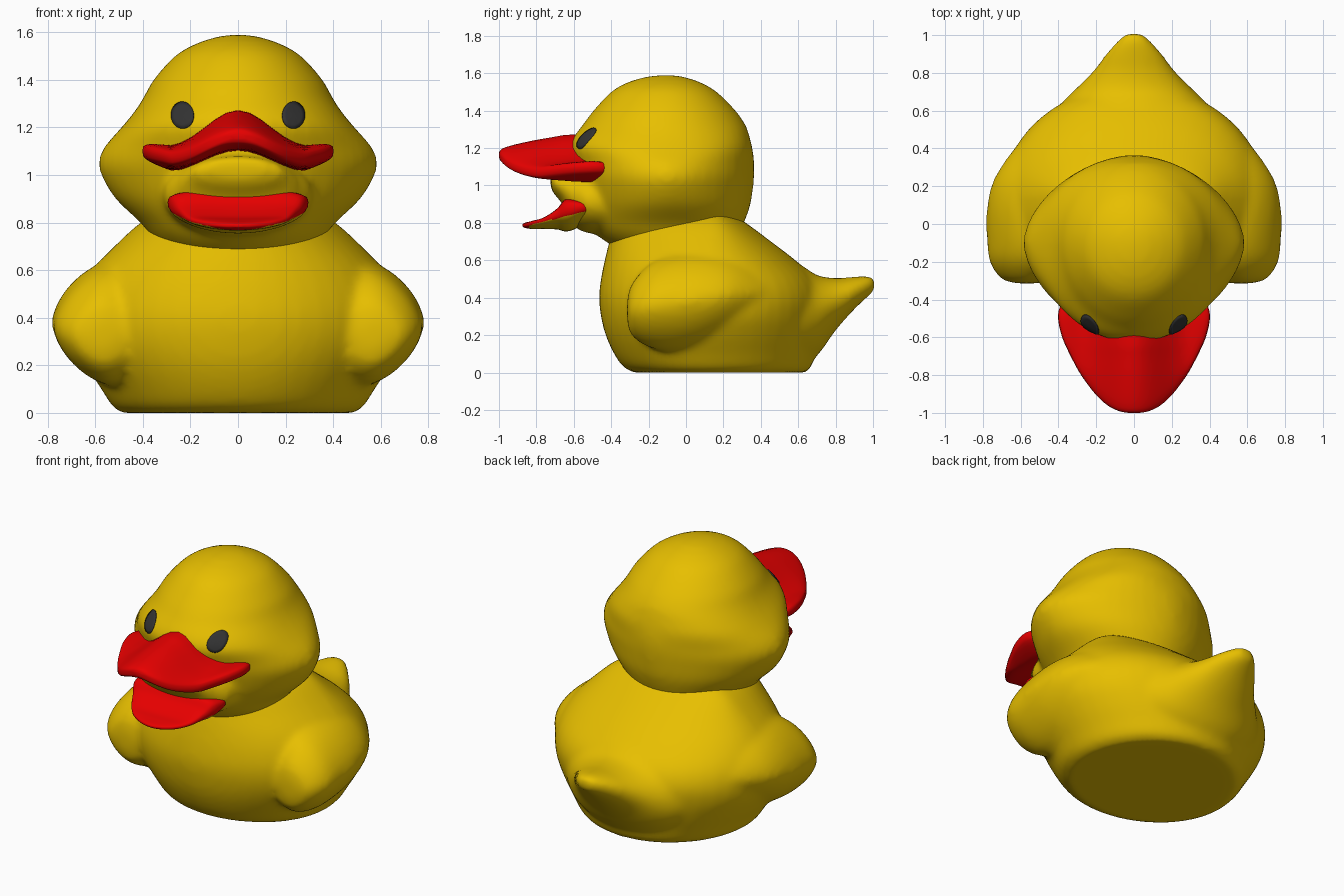
import bpy, bmesh, math
from mathutils import Vector

if "Cube" in bpy.data.objects:
    bpy.data.objects.remove(bpy.data.objects["Cube"])

N = 48  # points per ring


def material(name, rgb):
    m = bpy.data.materials.new(name)
    m.diffuse_color = (*rgb, 1)
    m.use_nodes = True
    m.node_tree.nodes["Principled BSDF"].inputs["Base Color"].default_value = m.diffuse_color
    return m


YELLOW = material("yellow", (0.80, 0.52, 0.0))
RED = material("red", (0.80, 0.0, 0.0))
DARK = material("dark grey", (0.033, 0.033, 0.033))


def dense(rows, steps=5):
    """Catmull-Rom interpolation of section rows."""
    out = []
    for i in range(len(rows) - 1):
        q = [rows[max(0, min(len(rows) - 1, i + k))] for k in (-1, 0, 1, 2)]
        for s in range(steps):
            t = s / steps
            out.append([0.5 * (2 * b + (c - a) * t + (2 * a - 5 * b + 4 * c - d) * t * t
                               + (3 * b - a - 3 * c + d) * t ** 3) for a, b, c, d in zip(*q)])
    return out + [list(rows[-1])]


def spow(v, e):
    return math.copysign(abs(v) ** e, v)


ANGLES = [2 * math.pi * i / N for i in range(N)]


def bridge(bm, rings):
    vs = [[bm.verts.new(p) for p in r] for r in rings]
    for a, b in zip(vs, vs[1:]):
        for i in range(N):
            j = (i + 1) % N
            bm.faces.new((a[i], a[j], b[j], b[i]))
    bm.faces.new(vs[0][::-1])
    return vs


def loft(bm, rings):
    bm.faces.new(bridge(bm, rings)[-1])


def finish(bm, name, *mats):
    bmesh.ops.recalc_face_normals(bm, faces=bm.faces)
    for f in bm.faces:
        f.smooth = True
    me = bpy.data.meshes.new(name)
    bm.to_mesh(me)
    bm.free()
    ob = bpy.data.objects.new(name, me)
    bpy.context.collection.objects.link(ob)
    for m in mats:
        me.materials.append(m)
    return ob


def blend(ob, iterations):
    """Fuse overlapping volumes into one soft skin."""
    r = ob.modifiers.new("fuse", 'REMESH')
    r.mode, r.voxel_size, r.use_smooth_shade = 'VOXEL', 0.02, True
    s = ob.modifiers.new("soften", 'SMOOTH')
    s.factor, s.iterations = 0.5, iterations
    bpy.context.view_layer.objects.active = ob
    for m in ("fuse", "soften"):
        bpy.ops.object.modifier_apply(modifier=m)


def level_rings(rows, yc):
    """Horizontal sections: z, front y, back y, half width, roundness."""
    return [[(w * spow(math.cos(a), 2 / e),
              yc + (yb - yc if math.sin(a) > 0 else yc - yf) * spow(math.sin(a), 2 / e), z)
             for a in ANGLES] for z, yf, yb, w, e in dense(rows)]


def upright_rings(rows, e=2):
    """Sections facing y: y, centre x, centre z, half width, half height."""
    return [[(x + rx * spow(math.cos(a), 2 / e), y, z + rz * spow(math.sin(a), 2 / e))
             for a in ANGLES] for y, x, z, rx, rz in dense(rows)]


# body with tail and wings
bm = bmesh.new()
loft(bm, level_rings([
    (0, -.28, .64, .49, 2), (.03, -.335, .67, .53, 2), (.1, -.385, .69, .575, 2),
    (.2, -.43, .715, .64, 2), (.3, -.455, .73, .69, 2), (.4, -.465, .735, .70, 2),
    (.5, -.455, .69, .675, 2), (.6, -.435, .585, .615, 2), (.7, -.41, .455, .52, 2),
    (.8, -.38, .32, .41, 2), (.86, -.3, .22, .3, 2)], .14))
loft(bm, upright_rings([
    (.45, 0, .33, .52, .27), (.6, 0, .31, .42, .27), (.7, 0, .305, .325, .215),
    (.8, 0, .365, .225, .14), (.9, 0, .425, .15, .087), (.97, 0, .46, .09, .057),
    (1.0, 0, .47, .055, .04), (1.012, 0, .472, .015, .01)]))
for s in (-1, 1):
    loft(bm, upright_rings([
        (-.315, .57 * s, .33, .05, .06), (-.29, .56 * s, .335, .145, .14),
        (-.2, .54 * s, .355, .225, .22), (-.08, .53 * s, .37, .25, .255),
        (.08, .53 * s, .39, .25, .25), (.22, .51 * s, .41, .24, .22),
        (.34, .49 * s, .42, .19, .17), (.46, .45 * s, .42, .13, .11),
        (.55, .40 * s, .42, .06, .05)], 1.6))
body = finish(bm, "body", YELLOW)
blend(body, 10)

# head with muzzle
bm = bmesh.new()
loft(bm, level_rings([
    (.66, -.36, .10, .26, 2), (.70, -.43, .20, .32, 2), (.75, -.49, .28, .37, 2),
    (.8, -.52, .31, .41, 2), (.9, -.55, .345, .515, 1.85), (1.0, -.58, .36, .575, 1.75),
    (1.06, -.595, .365, .585, 1.75), (1.12, -.61, .365, .56, 1.8), (1.2, -.625, .355, .49, 2.1),
    (1.26, -.60, .34, .44, 2.15),
    (1.32, -.555, .32, .40, 2.05), (1.4, -.495, .265, .355, 2), (1.5, -.40, .165, .265, 2),
    (1.55, -.315, .08, .18, 2), (1.58, -.215, -.01, .09, 2), (1.59, -.13, -.08, .02, 2)], -.1))
loft(bm, upright_rings([
    (-.35, 0, .92, .33, .19), (-.52, 0, .92, .31, .175), (-.60, 0, .945, .26, .16),
    (-.66, 0, .99, .22, .09), (-.71, 0, 1.02, .17, .06), (-.725, 0, 1.03, .09, .03)]))
head = finish(bm, "head", YELLOW)
blend(head, 8)


# upper bill: arched, crested in the middle
def upper_ring(y, w, h):
    ring = []
    for a in ANGLES:
        x = w * math.cos(a)
        z = 1.07 + .046 * (1 + math.cos(math.pi * min(abs(x) / .29, 1)))
        z += .25 * max(0, abs(x) - .28) + h * spow(math.sin(a), .55)
        if math.sin(a) > 0:
            z += .05 * min(1, max(0, (y + 1) / .35)) * math.exp(-(x / .17) ** 2) * math.sin(a)
        ring.append((x, y, z))
    return ring


bm = bmesh.new()
loft(bm, [upper_ring(*r) for r in dense([
    (-.415, .36, .035), (-.435, .39, .055), (-.5, .402, .062), (-.6, .38, .06),
    (-.7, .335, .056), (-.8, .28, .053), (-.9, .205, .046), (-.96, .14, .038),
    (-.99, .08, .028), (-1.0, .03, .012)])])
finish(bm, "upper_bill", RED)

# lower bill: scooped, red on top and yellow beneath
bm = bmesh.new()
loft(bm, [[(w * math.cos(a), y, z + .4 * (w * math.cos(a)) ** 2 + h * spow(math.sin(a), .7))
           for a in ANGLES] for y, w, z, h in dense([
               (-.50, .27, .85, .05), (-.55, .295, .85, .06), (-.61, .29, .845, .085),
               (-.65, .275, .84, .085), (-.69, .25, .82, .055), (-.76, .21, .797, .03),
               (-.82, .155, .789, .022), (-.86, .08, .787, .014), (-.875, .02, .787, .006)])])
bmesh.ops.recalc_face_normals(bm, faces=bm.faces)
bm.normal_update()
for f in bm.faces:
    f.material_index = 1 if f.normal.z < -.6 and f.calc_center_median().y > -.84 else 0
finish(bm, "lower_bill", RED, YELLOW)

# eyes: thin ovals laid on the head surface
bpy.context.view_layer.update()
for s, side in ((-1, "left"), (1, "right")):
    bm = bmesh.new()
    rings = []
    for r in (1, .7, .35, .05):
        ring = []
        for a in ANGLES:
            origin = Vector((s * .232 + .047 * r * math.cos(a), -2, 1.25 + .055 * r * math.sin(a)))
            hit, p, n, _ = head.ray_cast(origin, Vector((0, 1, 0)))
            ring.append(p + n * .006 if hit else origin + Vector((0, 1.48, 0)))
        rings.append(ring)
    vs = bridge(bm, rings)
    bm.faces.new(vs[-1])
    bm.faces.ensure_lookup_table()
    bmesh.ops.delete(bm, geom=[f for f in bm.faces if set(f.verts) == set(vs[0])],
                     context='FACES_ONLY')
    bmesh.ops.recalc_face_normals(bm, faces=bm.faces)
    bm.normal_update()
    if sum(f.normal.y for f in bm.faces) > 0:
        bmesh.ops.reverse_faces(bm, faces=bm.faces)
    bmesh.ops.solidify(bm, geom=bm.faces[:], thickness=.008)
    finish(bm, "eye_" + side, DARK)
